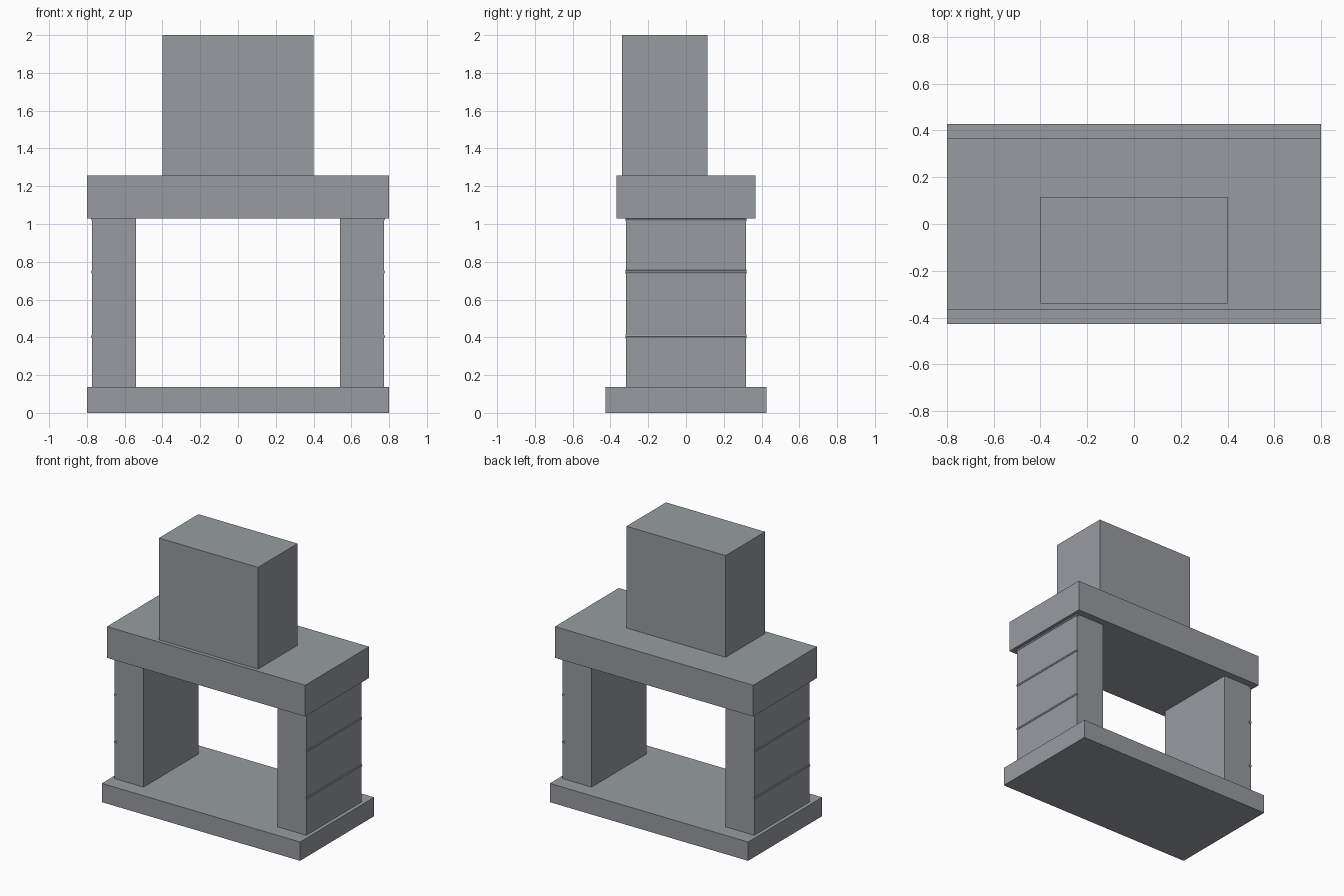
import bpy, math

if "Cube" in bpy.data.objects:
    bpy.data.objects.remove(bpy.data.objects["Cube"])

stone = bpy.data.materials.new("grey_stone")
stone.diffuse_color = (0.31, 0.335, 0.355, 1)
stone.use_nodes = True
stone.node_tree.nodes["Principled BSDF"].inputs["Base Color"].default_value = stone.diffuse_color


def finish(ob, name):
    ob.name = name
    ob.data.name = name
    ob.data.materials.append(stone)


def box(name, x0, x1, y0, y1, z0, z1):
    bpy.ops.mesh.primitive_cube_add(
        size=1, location=((x0 + x1) / 2, (y0 + y1) / 2, (z0 + z1) / 2))
    ob = bpy.context.object
    ob.scale = (x1 - x0, y1 - y0, z1 - z0)
    bpy.ops.object.transform_apply(location=False, rotation=False, scale=True)
    finish(ob, name)


# hearth, mantel and chimney
box("hearth_base", -0.8, 0.8, -0.427, 0.427, 0, 0.137)
box("mantel", -0.8, 0.8, -0.368, 0.368, 1.03, 1.258)
box("chimney", -0.4, 0.4, -0.34, 0.115, 1.258, 2.0)

for side, s in (("left", -1), ("right", 1)):
    # side pillar
    xs = sorted((s * 0.54, s * 0.773))
    box(side + "_pillar", xs[0], xs[1], -0.317, 0.317, 0.137, 1.03)
    # thin rods along the outer face
    for i, z in enumerate((0.405, 0.747, 1.027)):
        bpy.ops.mesh.primitive_cylinder_add(
            vertices=8, radius=0.011, depth=0.642,
            location=(s * 0.767, 0, z), rotation=(math.pi / 2, 0, 0))
        finish(bpy.context.object, f"{side}_rod_{i + 1}")
